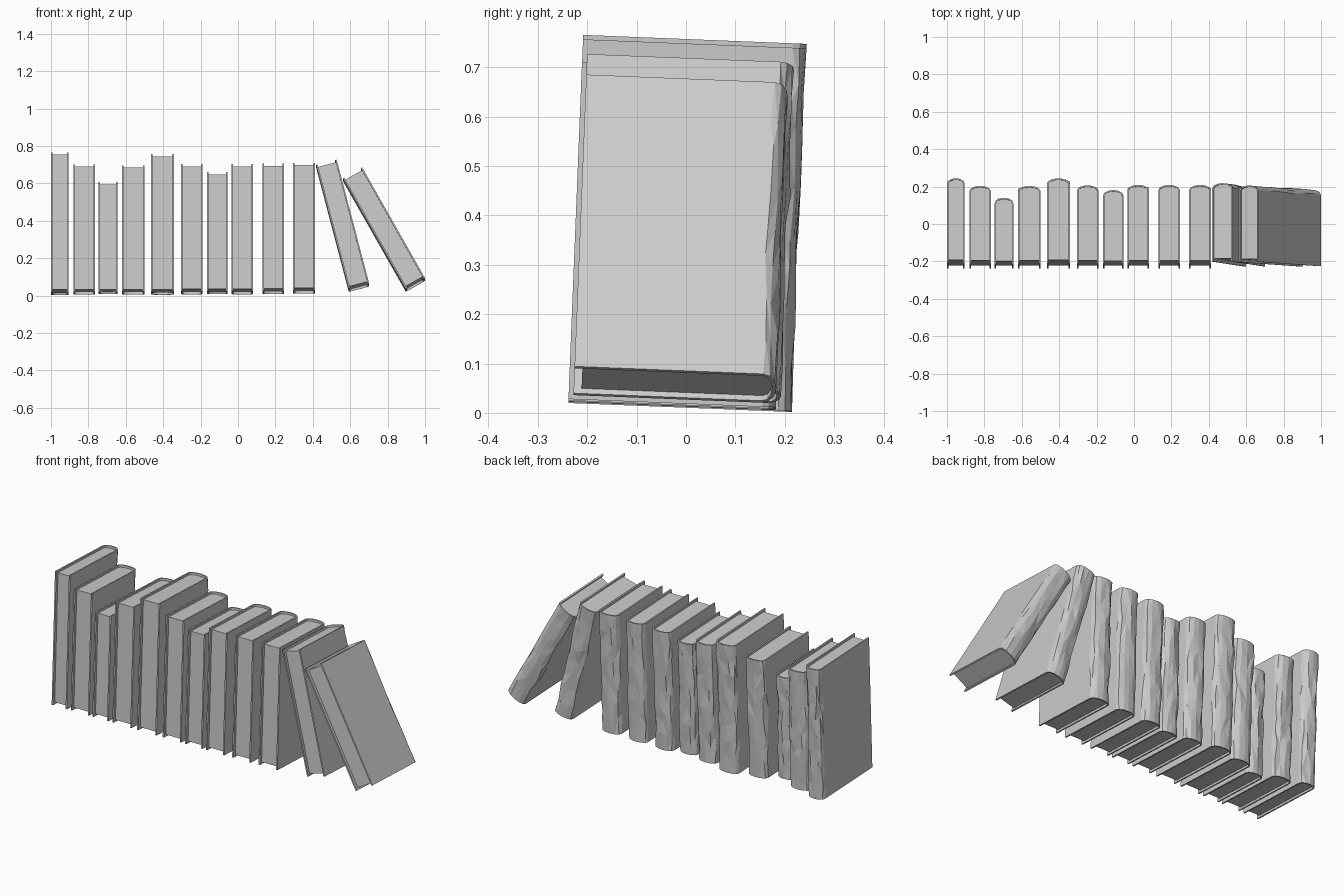
import bpy, bmesh, math, random
from mathutils import Matrix, Vector

random.seed(4)
if "Cube" in bpy.data.objects:
    bpy.data.objects.remove(bpy.data.objects["Cube"], do_unlink=True)

grey = bpy.data.materials.new("plain_grey")
grey.use_nodes = True
colour = (0.6, 0.6, 0.6, 1)
grey.diffuse_color = colour
bsdf = next(n for n in grey.node_tree.nodes if n.type == 'BSDF_PRINCIPLED')
bsdf.inputs["Base Color"].default_value = colour

BOARD = 0.008      # cover thickness
BULGE = 0.028      # depth of the rounded spine
SEGMENTS = 6       # facets across the spine
ROWS = 8           # worn rows along the spine
PITCH = math.radians(-2.3)


def outline(width, depth, inset, front):
    """Open U-shaped plan of a book, from front left round the spine to front right."""
    half = width / 2 - inset
    points = [Vector((width / 2 - half, front, 0))]
    for i in range(SEGMENTS + 1):
        a = math.pi * (1 - i / SEGMENTS)
        points.append(Vector((width / 2 + half * math.cos(a),
                              depth - BULGE + (BULGE - inset) * math.sin(a), 0)))
    points.append(Vector((width / 2 + half, front, 0)))
    return points


def finish(bm, name, matrix):
    bmesh.ops.recalc_face_normals(bm, faces=bm.faces)
    mesh = bpy.data.meshes.new(name)
    bm.to_mesh(mesh)
    bm.free()
    mesh.materials.append(grey)
    obj = bpy.data.objects.new(name, mesh)
    obj.matrix_world = matrix
    bpy.context.collection.objects.link(obj)


def worn(point, index, last):
    """Dent a spine point; points on the board edges only slide within the board."""
    p = point.copy()
    p.z += random.uniform(-0.025, 0.025)
    if index in (1, last - 1):
        p.y += random.uniform(-0.016, 0.004)
    else:
        p.x += random.uniform(-0.006, 0.006)
        p.y += random.uniform(-0.006, 0.003)
    return p


def add_cover(name, width, depth, height, matrix):
    bm = bmesh.new()
    outer = outline(width, depth, 0, 0)
    inner = outline(width, depth, BOARD, 0)
    last = len(outer) - 1
    rings = []
    for r in range(ROWS + 1):
        up = Vector((0, 0, height * r / ROWS))
        ring = []
        for i, p in enumerate(outer):
            q = p + up
            if 0 < r < ROWS and 0 < i < last:
                q = worn(q, i, last)
            ring.append(bm.verts.new(q))
        ring += [bm.verts.new(p + up) for p in reversed(inner)]
        rings.append(ring)
    count = len(rings[0])
    spine = []
    for low, high in zip(rings, rings[1:]):
        for i in range(count):
            j = (i + 1) % count
            face = bm.faces.new((low[i], low[j], high[j], high[i]))
            if 1 <= i < last - 1:
                spine.append(face)
    # Rims at the foot and head of the cover
    for ring in (rings[0], rings[-1]):
        for i in range(last):
            bm.faces.new((ring[i], ring[i + 1], ring[count - 2 - i], ring[count - 1 - i]))
    bmesh.ops.triangulate(bm, faces=spine, quad_method='SHORT_EDGE')
    finish(bm, name, matrix)


def add_pages(name, width, depth, height, matrix):
    bm = bmesh.new()
    margin = 0.012
    plan = outline(width, depth, BOARD, 0.016)
    face = bm.faces.new([bm.verts.new(p + Vector((0, 0, margin))) for p in plan])
    out = bmesh.ops.extrude_face_region(bm, geom=[face])
    moved = [g for g in out["geom"] if isinstance(g, bmesh.types.BMVert)]
    bmesh.ops.translate(bm, verts=moved, vec=(0, 0, height - 2 * margin))
    finish(bm, name, matrix)


# Left edge, thickness, height, depth, base height at the front, sideways lean
books = [
    (-1.00, 0.095, 0.746, 0.453, 0.020, 0),
    (-0.88, 0.115, 0.68, 0.415, 0.022, 0),
    (-0.745, 0.10, 0.585, 0.355, 0.022, 0),
    (-0.62, 0.12, 0.675, 0.415, 0.022, 0),
    (-0.465, 0.122, 0.735, 0.453, 0.022, 0),
    (-0.305, 0.115, 0.68, 0.418, 0.023, 0),
    (-0.165, 0.108, 0.637, 0.394, 0.023, 0),
    (-0.035, 0.115, 0.68, 0.42, 0.023, 0),
    (0.13, 0.115, 0.682, 0.42, 0.025, 0),
    (0.295, 0.118, 0.682, 0.42, 0.028, 0),
    (0.592, 0.113, 0.685, 0.42, 0.036, -14.7),
    (0.897, 0.118, 0.68, 0.41, 0.036, -29.6),
]

for n, (x, width, height, depth, base, lean) in enumerate(books, 1):
    matrix = (Matrix.Translation((x, -0.238 if lean == 0 else -0.228, base))
              @ Matrix.Rotation(PITCH, 4, 'X')
              @ Matrix.Rotation(math.radians(lean), 4, 'Y'))
    add_cover(f"book_cover_{n}", width, depth, height, matrix)
    add_pages(f"book_pages_{n}", width, depth, height, matrix)
